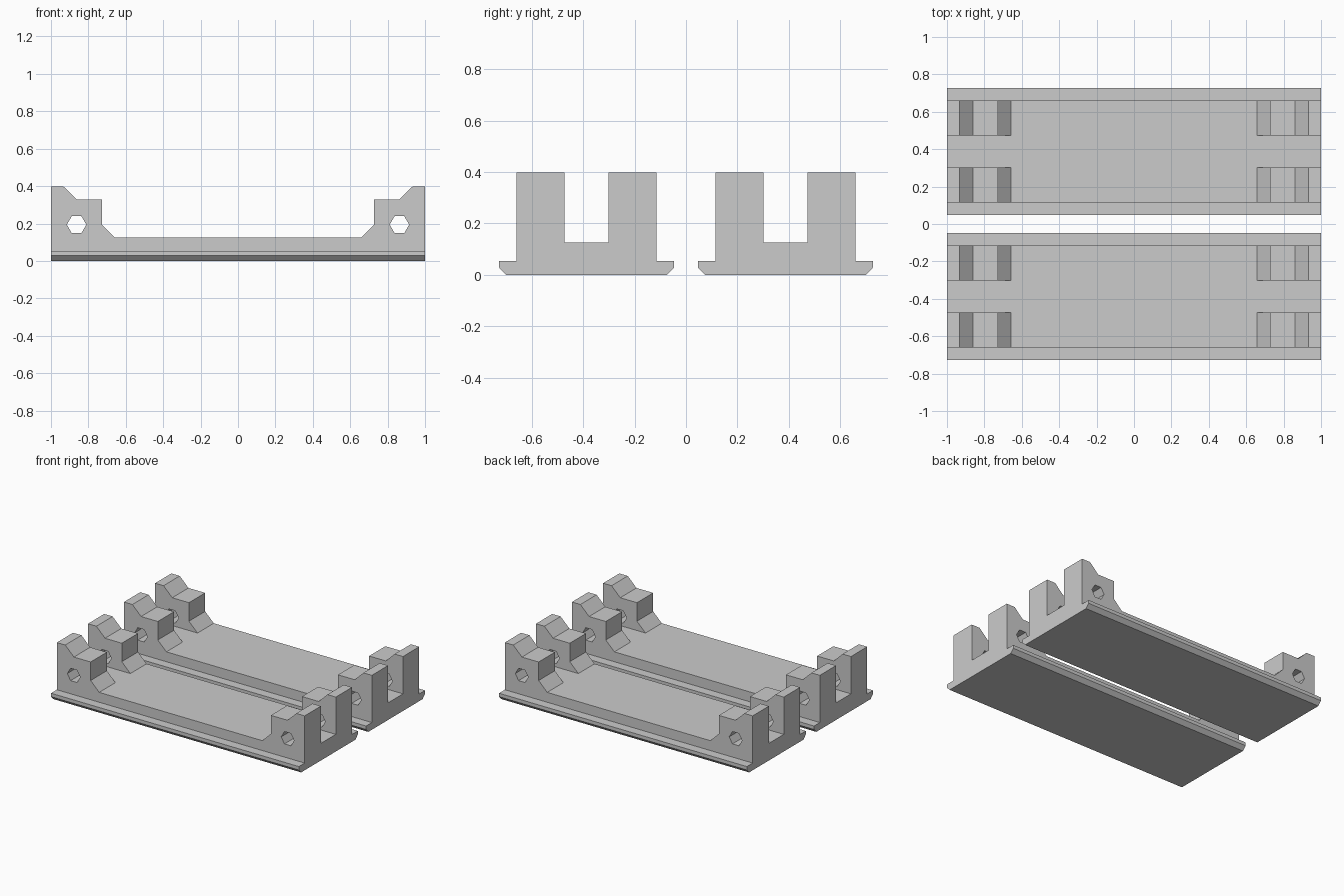
import bpy, bmesh, math
from mathutils import Vector

if "Cube" in bpy.data.objects:
    bpy.data.objects.remove(bpy.data.objects["Cube"])

grey = bpy.data.materials.new("plain_grey")
grey.diffuse_color = (0.6, 0.6, 0.6, 1)
grey.use_nodes = True
grey.node_tree.nodes["Principled BSDF"].inputs["Base Color"].default_value = grey.diffuse_color


def prism(name, loops, start, travel):
    """Fill an outline (further loops are holes) and sweep it along a vector."""
    bm = bmesh.new()
    edges = []
    for loop in loops:
        vs = [bm.verts.new(Vector(p) + Vector(start)) for p in loop]
        edges += [bm.edges.new((vs[i - 1], vs[i])) for i in range(len(vs))]
    bmesh.ops.triangle_fill(bm, edges=edges, use_beauty=True)
    ext = bmesh.ops.extrude_face_region(bm, geom=bm.faces[:], use_keep_orig=True)
    bmesh.ops.translate(bm, vec=travel,
                        verts=[g for g in ext["geom"] if isinstance(g, bmesh.types.BMVert)])
    bmesh.ops.recalc_face_normals(bm, faces=bm.faces[:])
    me = bpy.data.meshes.new(name)
    bm.to_mesh(me)
    bm.free()
    me.materials.append(grey)
    ob = bpy.data.objects.new(name, me)
    bpy.context.collection.objects.link(ob)
    return ob


def mirrored(half):
    """Close a symmetric outline from its positive half."""
    return half + [(-a, b) for a, b in reversed(half)]


# long outline: deck with stepped uprights at both ends
DECK = 0.125
long_half = [(1, -0.1), (1, 0.397), (0.932, 0.397), (0.862, 0.328),
             (0.727, 0.328), (0.727, 0.193), (0.658, DECK)]
side = [(x, 0, z) for x, z in mirrored(long_half)]

# hexagonal cross-holes through the uprights
holes = [[(s * 0.863 + 0.052 * math.cos(k * math.pi / 3), 0,
           0.194 + 0.052 * math.sin(k * math.pi / 3)) for k in range(6)] for s in (-1, 1)]

# end outline: chamfered flanges, body and the slot between the uprights
end_half = [(0.313, 0), (0.340, 0.028), (0.340, 0.053), (0.273, 0.053),
            (0.273, 0.5), (0.086, 0.5), (0.086, DECK)]
end = [(0, y, z) for y, z in mirrored(end_half)]

for label, y in (("front", -0.387), ("back", 0.387)):
    rail = prism(label + "_rail", [side] + holes, (0, y - 0.4, 0), (0, 0.8, 0))
    cutter = prism(label + "_cutter", [end], (-1.1, y, 0), (2.2, 0, 0))
    cutter.hide_render = True
    mod = rail.modifiers.new("end_shape", 'BOOLEAN')
    mod.operation, mod.solver, mod.object = 'INTERSECT', 'EXACT', cutter
    bpy.context.view_layer.objects.active = rail
    bpy.ops.object.modifier_apply(modifier=mod.name)
    bpy.data.objects.remove(cutter)
    # merge leftover coplanar triangles
    bm = bmesh.new()
    bm.from_mesh(rail.data)
    bmesh.ops.dissolve_limit(bm, angle_limit=0.01, verts=bm.verts[:], edges=bm.edges[:])
    bm.to_mesh(rail.data)
    bm.free()
